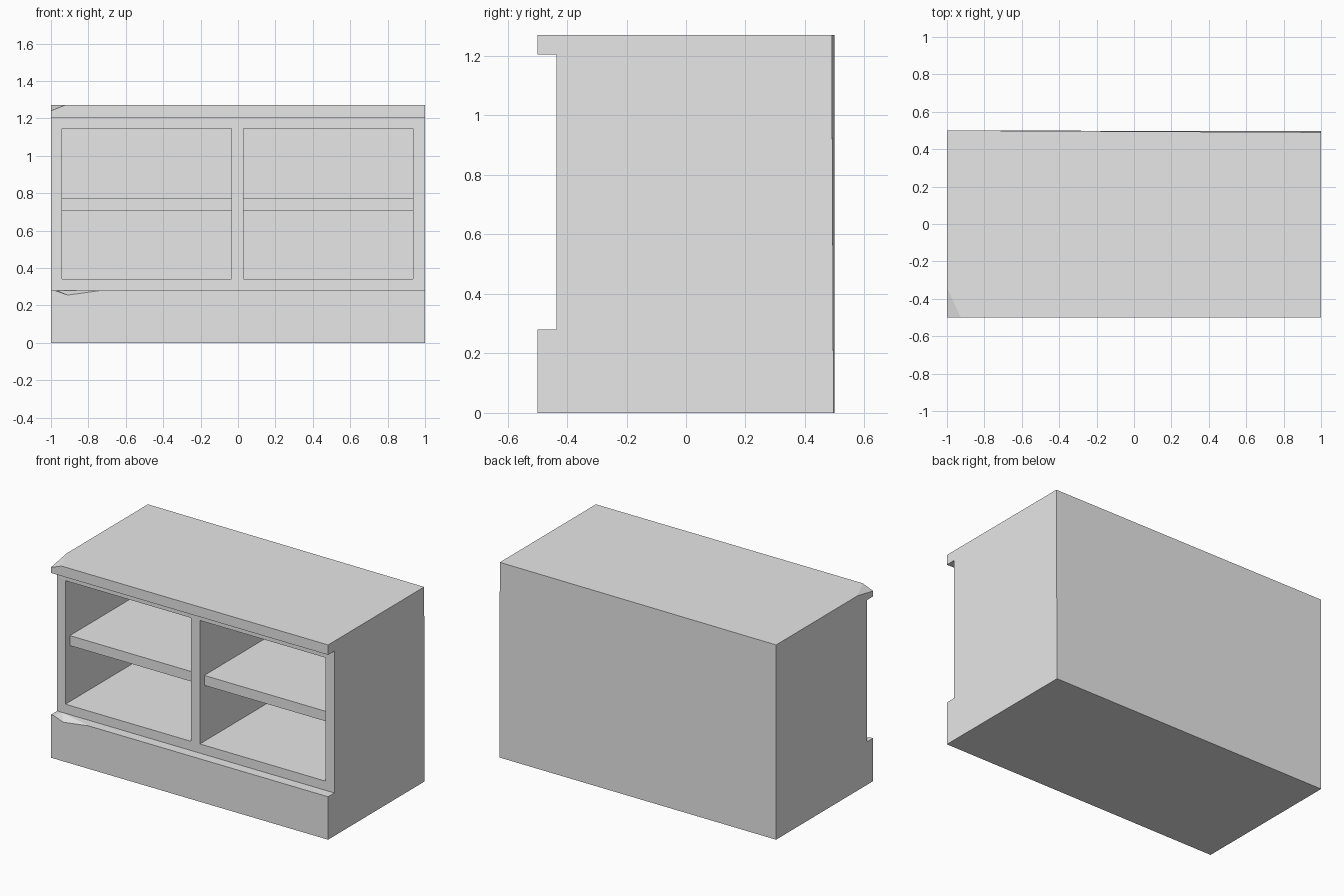
import bpy, bmesh
from mathutils import Vector

cube = bpy.data.objects.get("Cube")
if cube:
    bpy.data.objects.remove(cube, do_unlink=True)

# One plain grey for the whole counter
grey = bpy.data.materials.new("light_grey")
grey.use_nodes = True
grey.diffuse_color = (0.8, 0.8, 0.8, 1)
grey.node_tree.nodes["Principled BSDF"].inputs["Base Color"].default_value = (0.8, 0.8, 0.8, 1)


def finish(name, bm):
    bmesh.ops.recalc_face_normals(bm, faces=bm.faces)
    mesh = bpy.data.meshes.new(name)
    bm.to_mesh(mesh)
    bm.free()
    mesh.materials.append(grey)
    ob = bpy.data.objects.new(name, mesh)
    bpy.context.collection.objects.link(ob)
    return ob


def box(name, low, high):
    bm = bmesh.new()
    bmesh.ops.create_cube(bm, size=1)
    for v in bm.verts:
        v.co = [(a + b) / 2 + c * (b - a) for a, b, c in zip(low, high, v.co)]
    return finish(name, bm)


def cut(target, cutter):
    mod = target.modifiers.new(cutter.name, 'BOOLEAN')
    mod.operation = 'DIFFERENCE'
    mod.solver = 'EXACT'
    mod.object = cutter
    cutter.hide_render = True
    cutter.hide_viewport = True
    cutter.display_type = 'WIRE'


FRONT, FACE, BACK = -0.5, -0.435, 0.5
BASE, LIP, TOP = 0.28, 1.205, 1.27

# Carcass: side profile with overhanging top and plinth, extruded along x
profile = [(FRONT, 0), (BACK, 0), (BACK, TOP), (FRONT, TOP),
           (FRONT, LIP), (FACE, LIP), (FACE, BASE), (FRONT, BASE)]
bm = bmesh.new()
side = bm.faces.new([bm.verts.new((-1, y, z)) for y, z in profile])
out = bmesh.ops.extrude_face_region(bm, geom=[side])
for v in out["geom"]:
    if isinstance(v, bmesh.types.BMVert):
        v.co.x = 1

# Back leans in very slightly on the left side
for v in bm.verts:
    if v.co.x > 0 and v.co.y > 0.4:
        v.co.y -= 0.01 if v.co.z > 1 else 0.004

# Broken corner of the top
a, b, c = Vector((-1, -0.34, TOP)), Vector((-0.925, FRONT, TOP)), Vector((-1, FRONT, 1.24))
normal = (b - a).cross(c - a).normalized()
if normal.dot(Vector((-1, FRONT, TOP)) - a) < 0:
    normal.negate()
bmesh.ops.bisect_plane(bm, geom=bm.verts[:] + bm.edges[:] + bm.faces[:],
                       plane_co=a, plane_no=normal, clear_outer=True)
bmesh.ops.holes_fill(bm, edges=[e for e in bm.edges if e.is_boundary], sides=0)
carcass = finish("counter_carcass", bm)

# Chip in the front edge of the plinth
apex = Vector((-0.96, FACE - 0.002, BASE))
rim = [(-0.98, FRONT, BASE), (-0.73, FRONT, BASE), (-0.91, FRONT, 0.255)]
rim = [apex + 1.2 * (Vector(p) - apex) for p in rim]
lift = Vector((0, 0, 0.05))
bm = bmesh.new()
for p in rim + [apex] + [q + lift for q in (rim[0], rim[1], apex)]:
    bm.verts.new(p)
bmesh.ops.convex_hull(bm, input=bm.verts[:])
cut(carcass, finish("plinth_chip_cutter", bm))

# Two open bays, each with one shelf
for label, x0, x1 in (("right", -0.94, -0.035), ("left", 0.03, 0.935)):
    cut(carcass, box(label + "_bay_cutter", (x0, -0.6, 0.34), (x1, 0.435, 1.145)))
    box(label + "_shelf", (x0, -0.39, 0.705), (x1, 0.435, 0.77))
